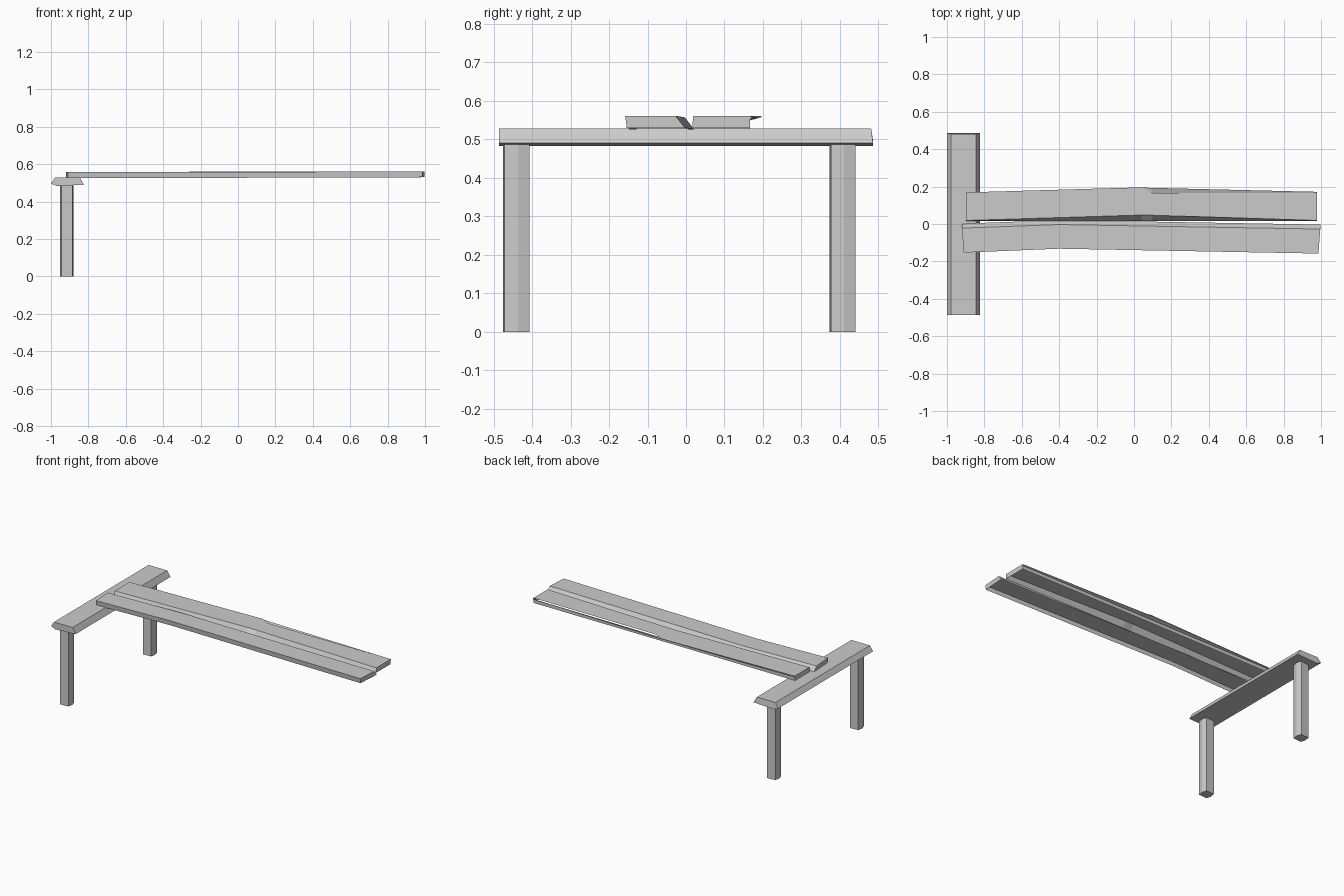
import bpy, bmesh, math
from mathutils import Vector

if "Cube" in bpy.data.objects:
    bpy.data.objects.remove(bpy.data.objects["Cube"], do_unlink=True)

grey = bpy.data.materials.new("plain_grey")
grey.use_nodes = True
grey.diffuse_color = (0.6, 0.6, 0.6, 1)
grey.node_tree.nodes["Principled BSDF"].inputs["Base Color"].default_value = grey.diffuse_color


def loft(name, rings, gaps=()):
    """Join matching rings of points; gaps lists (segment, side) faces left open."""
    bm = bmesh.new()
    loops = [[bm.verts.new(Vector(p)) for p in ring] for ring in rings]
    count = len(loops[0])
    for segment, (a, b) in enumerate(zip(loops, loops[1:])):
        for i in range(count):
            j = (i + 1) % count
            if (segment, i) not in gaps:
                bm.faces.new((a[i], a[j], b[j], b[i]))
    bm.faces.new(loops[0][::-1])
    bm.faces.new(loops[-1])
    bmesh.ops.recalc_face_normals(bm, faces=bm.faces)
    mesh = bpy.data.meshes.new(name)
    bm.to_mesh(mesh)
    bm.free()
    mesh.materials.append(grey)
    obj = bpy.data.objects.new(name, mesh)
    bpy.context.collection.objects.link(obj)
    return obj


# Two six-sided legs with a slightly skewed, broad-fronted section
half = [(0.036, 0.004), (0.027, 0.034), (-0.03, 0.03)]
section = half + [(-x, -y) for x, y in half]
for name, cy in (("front_leg", -0.441), ("back_leg", 0.407)):
    loft(name, [[(-0.916 + x, cy + y, z) for x, y in section] for z in (0, 0.487)])

# Cross beam with sloped upper sides and a tilted underside
profile = [(-0.97, 0.483), (-1.0, 0.496), (-0.978, 0.528), (-0.845, 0.528), (-0.824, 0.49)]
loft("cross_beam", [[(x, -0.486, z) for x, z in profile],
                    [(x, 0.486 - 0.15 * max(0, z - 0.496), z) for x, z in profile]])


# Front plank: a bowed shell, open underneath, with a sloped back edge
def front_section(x, front, back, skew, base):
    return [(x + skew, front + 0.004, base), (x, back, base),
            (x, back - 0.024, base + 0.031), (x + skew, front, base + 0.031)]


loft("front_plank", [front_section(-0.92, -0.153, 0.002, 0.01, 0.526),
                     front_section(-0.4, -0.132, 0.021, 0, 0.526),
                     front_section(0.996, -0.158, -0.003, -0.01, 0.53)],
     gaps=((0, 0), (1, 0)))


# Back plank: open underneath, bowed on top, and split along the back edge
def back_section(x, bow, lip, top_back, base):
    return [(x, 0.016, base), (x, 0.166, base), (x, 0.166, base + 0.022),
            (x, lip, base + 0.028), (x, top_back, base + 0.031),
            (x, 0.016 + bow, base + 0.031)]


loft("back_plank", [back_section(-0.897, 0.003, 0.168, 0.169, 0.527),
                    back_section(0.04, 0.032, 0.195, 0.196, 0.529),
                    back_section(0.1, 0.031, 0.193, 0.166, 0.529),
                    back_section(0.978, 0.003, 0.172, 0.165, 0.53)],
     gaps=((0, 0), (1, 0), (2, 0), (1, 3), (2, 3)))
